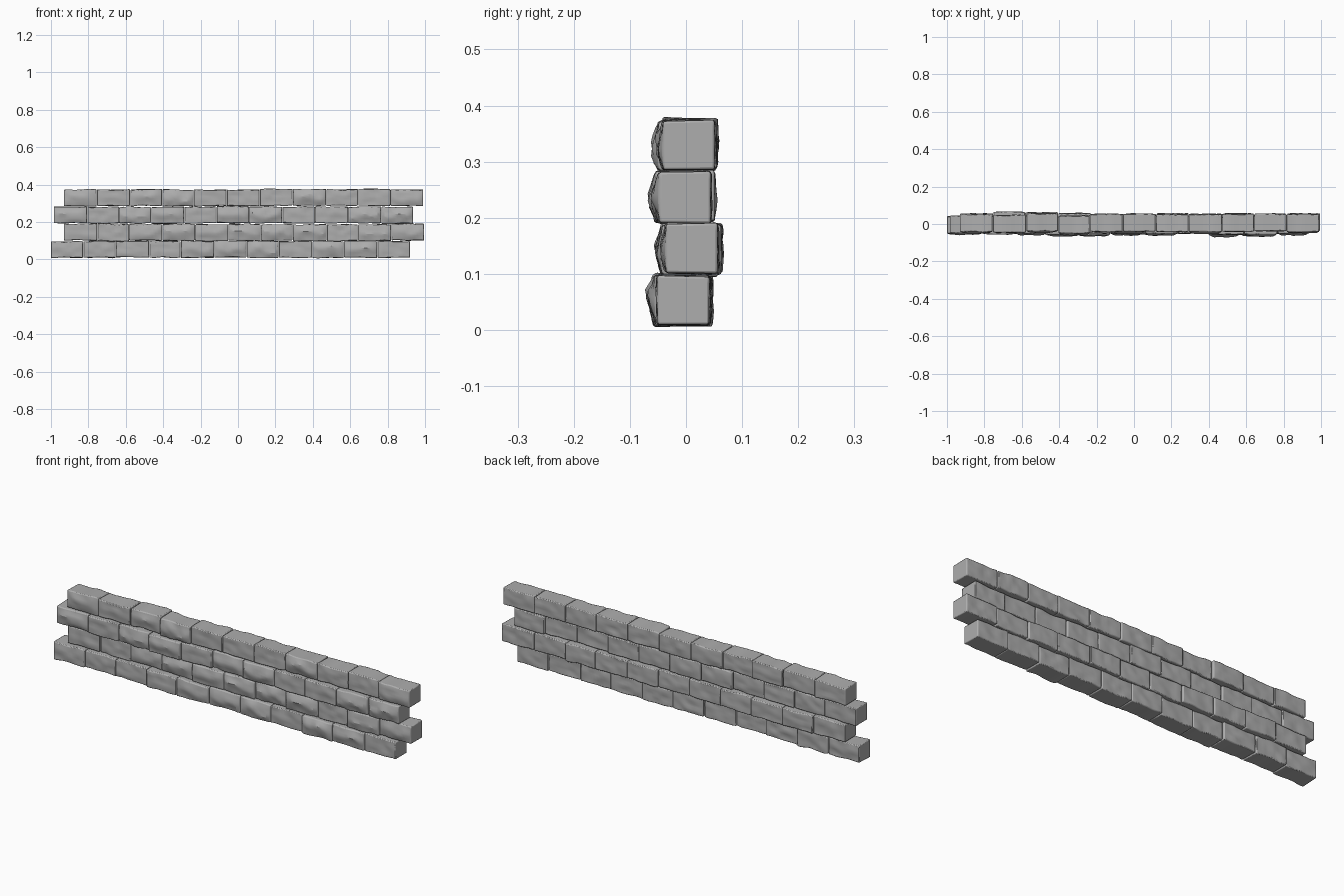
import bpy, bmesh, math, random
from mathutils import Vector, noise

random.seed(7)
if "Cube" in bpy.data.objects:
    bpy.data.objects.remove(bpy.data.objects["Cube"])

stone = bpy.data.materials.new("grey stone")
stone.use_nodes = True
GREY = (0.42, 0.42, 0.42, 1)
stone.diffuse_color = GREY
stone.node_tree.nodes["Principled BSDF"].inputs["Base Color"].default_value = GREY

BRICKS = 11
HEIGHT = 0.088
DEPTH = 0.092


def make_brick(name, x0, x1, z0, y_mid, front_bulge, back_bulge, seed):
    """Rough hewn block: gridded box, chiselled front and back, worn edges."""
    bm = bmesh.new()
    bmesh.ops.create_cube(bm, size=2)
    along = [e for e in bm.edges if abs(e.verts[0].co.x - e.verts[1].co.x) > 1]
    bmesh.ops.subdivide_edges(bm, edges=along, cuts=9, use_grid_fill=True)
    upright = [e for e in bm.edges if abs(e.verts[0].co.z - e.verts[1].co.z) > 1]
    bmesh.ops.subdivide_edges(bm, edges=upright, cuts=6, use_grid_fill=True)
    shift = Vector((seed * 3.7, seed * 1.3, seed * 2.1))
    for v in bm.verts:
        u, side, w = v.co
        # Ridge splits each long face into an upper and a lower chiselled plane
        ridge = 0.7 * noise.noise(Vector((u * 1.6, side, 0)) + shift)
        slope = min((1 - w) / (1 - ridge), (w + 1) / (1 + ridge))
        bulge = front_bulge if side < 0 else back_bulge
        fade = min(1, (1 - abs(u)) * 4)
        rough = noise.noise(Vector((u * 2.2, side, w * 1.5)) + shift)
        y = y_mid + side * (DEPTH / 2 + bulge * slope * fade + 0.005 * rough * fade)
        # Top and bottom undulate gently along the length
        wave = noise.noise(Vector((u * 1.3, side * 0.4, w)) + shift)
        z = z0 + HEIGHT / 2 + w * HEIGHT / 2 + 0.006 * wave * abs(w)
        x = (x0 + x1) / 2 + u * (x1 - x0) / 2
        v.co = (x, y, z)
    mesh = bpy.data.meshes.new(name)
    bm.to_mesh(mesh)
    bm.free()
    mesh.materials.append(stone)
    ob = bpy.data.objects.new(name, mesh)
    bpy.context.collection.objects.link(ob)
    worn = ob.modifiers.new("worn edges", "BEVEL")
    worn.width = 0.004
    worn.segments = 2
    worn.limit_method = "ANGLE"
    worn.angle_limit = math.radians(50)
    bpy.context.view_layer.objects.active = ob
    ob.select_set(True)
    bpy.ops.object.shade_smooth_by_angle(angle=math.radians(25))
    ob.select_set(False)


# Each course: left end, right end, bottom, middle depth
courses = {
    "bottom": (-1.0, 0.92, 0.01, -0.005),
    "second": (-0.93, 0.995, 0.1, 0.01),
    "third": (-0.985, 0.935, 0.193, -0.002),
    "top": (-0.93, 0.99, 0.286, 0.005),
}
bpy.ops.object.select_all(action="DESELECT")
for row, (course, (left, right, base, middle)) in enumerate(courses.items()):
    pitch = (right - left) / BRICKS
    # Shared joints keep neighbouring bricks close but uneven
    joints = [left + i * pitch + (random.uniform(-0.005, 0.005) if 0 < i < BRICKS else 0)
              for i in range(BRICKS + 1)]
    for i in range(BRICKS):
        inner = 0 < i < BRICKS - 1
        make_brick(
            f"{course}_course_brick_{i + 1}",
            joints[i] + (0.001 if i else 0),
            joints[i + 1] - (0.001 if i < BRICKS - 1 else 0),
            base + random.uniform(-0.002, 0.002),
            middle + (random.uniform(-0.008, 0.008) if inner else 0),
            random.choice((0.002, 0.01, 0.014)),
            random.choice((0, 0, 0.003)),
            row * BRICKS + i + 1,
        )
